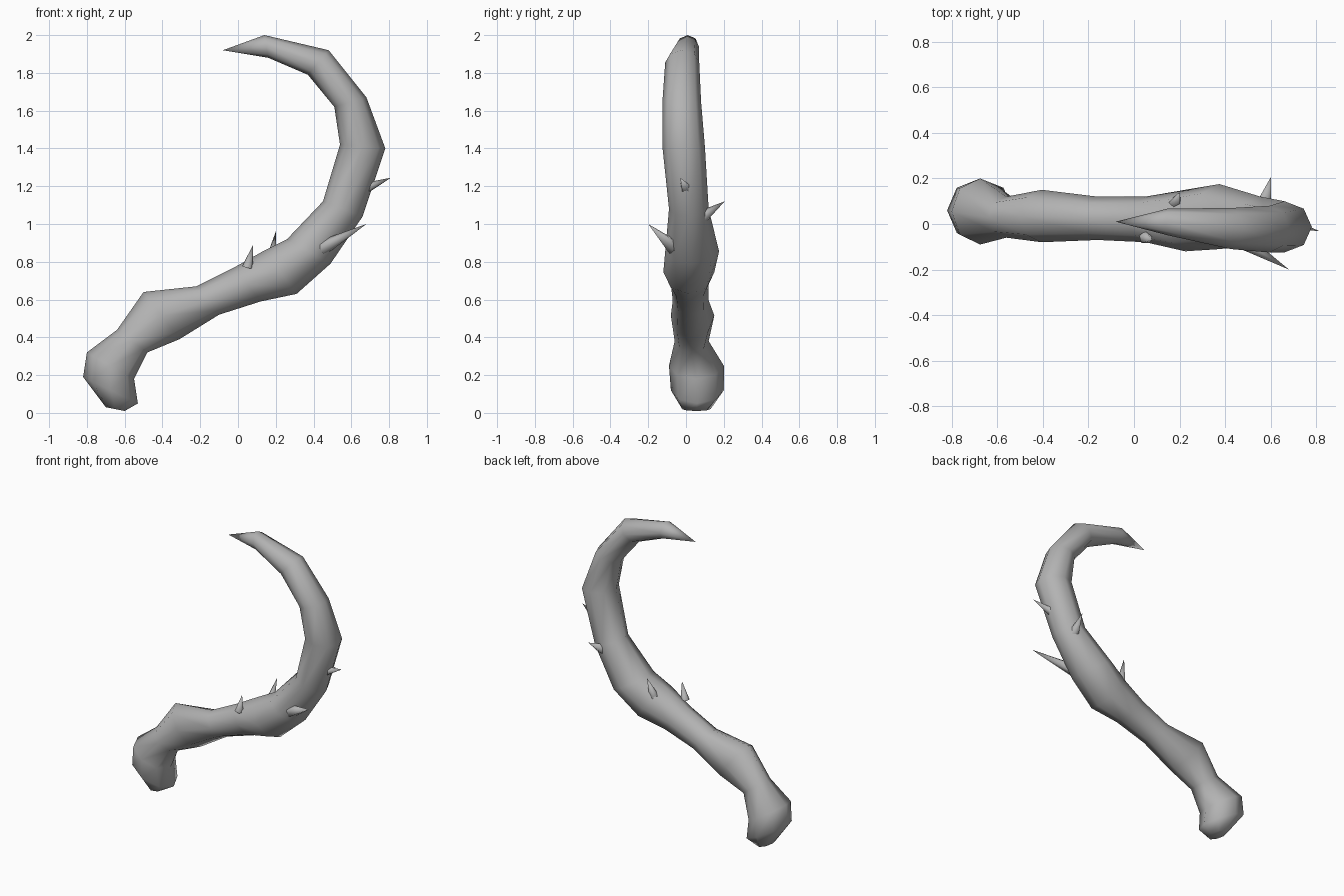
import bpy, bmesh, math
from mathutils import Vector

cube = bpy.data.objects.get("Cube")
if cube:
    bpy.data.objects.remove(cube, do_unlink=True)

grey = bpy.data.materials.new("plain grey")
grey.use_nodes = True
colour = (0.45, 0.45, 0.45, 1)
grey.diffuse_color = colour
grey.node_tree.nodes["Principled BSDF"].inputs["Base Color"].default_value = colour


def finish(name, bm, angle):
    bmesh.ops.recalc_face_normals(bm, faces=bm.faces)
    mesh = bpy.data.meshes.new(name)
    bm.to_mesh(mesh)
    bm.free()
    mesh.materials.append(grey)
    obj = bpy.data.objects.new(name, mesh)
    bpy.context.collection.objects.link(obj)
    bpy.ops.object.select_all(action='DESELECT')
    obj.select_set(True)
    bpy.context.view_layer.objects.active = obj
    bpy.ops.object.shade_smooth_by_angle(angle=math.radians(angle))


# Hooked branch: inner edge (x, z), outer edge (x, z), front y, back y
stations = [
    (-.70, .03, -.60, .01, -.02, .13),
    (-.82, .19, -.53, .05, -.08, .20),
    (-.80, .32, -.55, .18, -.09, .20),
    (-.64, .44, -.48, .32, -.06, .12),
    (-.50, .64, -.31, .39, -.08, .15),
    (-.22, .67, -.10, .52, -.07, .12),
    (-.02, .77, .12, .59, -.08, .12),
    (.14, .86, .31, .63, -.12, .15),
    (.26, .92, .49, .79, -.11, .175),
    (.45, 1.12, .66, 1.04, -.09, .12),
    (.54, 1.42, .78, 1.40, -.125, .10),
    (.51, 1.62, .68, 1.67, -.125, .08),
    (.37, 1.79, .48, 1.92, -.11, .07),
    (.16, 1.88, .14, 2.0, -.05, .068),
]
SIDES = 8
bm = bmesh.new()
rings = []
for ax, az, bx, bz, front, back in stations:
    mid = Vector(((ax + bx) / 2, (front + back) / 2, (az + bz) / 2))
    across = Vector(((bx - ax) / 2, 0, (bz - az) / 2))
    depth = Vector((0, (back - front) / 2, 0))
    turns = [2 * math.pi * i / SIDES for i in range(SIDES)]
    rings.append([bm.verts.new(mid + across * math.cos(t) + depth * math.sin(t)) for t in turns])
for lower, upper in zip(rings, rings[1:]):
    for i in range(SIDES):
        j = (i + 1) % SIDES
        bm.faces.new((lower[i], lower[j], upper[j], upper[i]))
bm.faces.new(rings[0])
tip = bm.verts.new((-.08, .01, 1.92))
for i in range(SIDES):
    bm.faces.new((rings[-1][i], rings[-1][(i + 1) % SIDES], tip))
finish("branch", bm, 80)

# Thorns: base, tip, base radius
thorns = {
    "front_lower_thorn": ((.05, -.06, .77), (.08, -.07, .89), .03),
    "back_lower_thorn": ((.18, .09, .82), (.20, .14, .96), .03),
    "front_long_thorn": ((.45, -.06, .875), (.68, -.20, 1.0), .042),
    "outer_thorn": ((.68, .0, 1.19), (.81, -.03, 1.245), .03),
    "back_upper_thorn": ((.57, .09, 1.04), (.60, .205, 1.12), .035),
}
for name, (base, end, radius) in thorns.items():
    base, end = Vector(base), Vector(end)
    axis = end - base
    bm = bmesh.new()
    bmesh.ops.create_cone(bm, cap_ends=True, segments=5, radius1=radius,
                          radius2=0, depth=axis.length)
    turn = axis.to_track_quat('Z', 'Y')
    for v in bm.verts:
        v.co = turn @ v.co + (base + end) / 2
    bmesh.ops.remove_doubles(bm, verts=bm.verts, dist=1e-5)
    finish(name, bm, 80)
